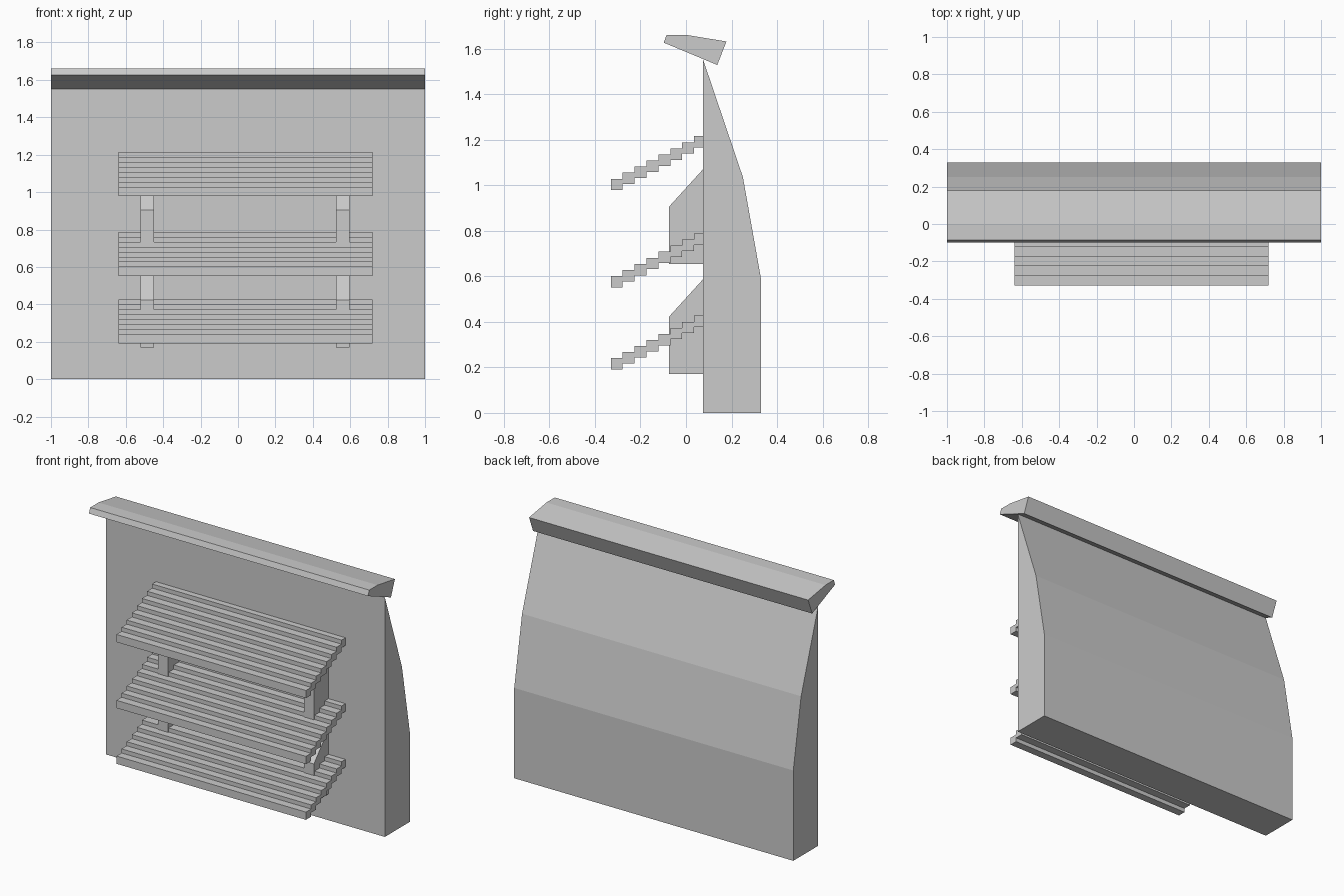
import bpy, bmesh

if "Cube" in bpy.data.objects:
    bpy.data.objects.remove(bpy.data.objects["Cube"])


def extrude_profile(name, profile, x0, x1):
    """Closed prism from a (y, z) side profile, running from x0 to x1."""
    bm = bmesh.new()
    face = bm.faces.new([bm.verts.new((x0, y, z)) for y, z in profile])
    moved = bmesh.ops.extrude_face_region(bm, geom=[face], use_keep_orig=True)["geom"]
    bmesh.ops.translate(bm, vec=(x1 - x0, 0, 0),
                        verts=[v for v in moved if isinstance(v, bmesh.types.BMVert)])
    bmesh.ops.recalc_face_normals(bm, faces=bm.faces)
    mesh = bpy.data.meshes.new(name)
    bm.to_mesh(mesh)
    bm.free()
    obj = bpy.data.objects.new(name, mesh)
    bpy.context.collection.objects.link(obj)
    return obj


WALL_Y = 0.075

# Wall body with a sloping back
extrude_profile("wall_body", [(WALL_Y, 0), (0.33, 0), (0.33, 0.585),
                              (0.25, 1.035), (WALL_Y, 1.552)], -1, 1)

# Tilted cap along the top edge
extrude_profile("top_cap", [(-0.098, 1.626), (0.137, 1.528), (0.178, 1.631),
                            (0.0, 1.66), (-0.085, 1.66)], -1, 1)


# Stepped shelves climbing towards the wall
def stair_profile(z, steps=8, run=0.0522, rise=0.0267, thick=0.05):
    top, bottom = [], []
    for i in range(steps):
        y0 = -0.33 + i * run
        y1 = min(y0 + run, WALL_Y)
        zb = z + i * rise
        bottom += [(y0, zb), (y1, zb)]
        top += [(y0, zb + thick), (y1, zb + thick)]
    return bottom + top[::-1]


for label, z in (("lower", 0.19), ("middle", 0.551), ("upper", 0.978)):
    extrude_profile(f"{label}_shelf", stair_profile(z), -0.64, 0.718)

# Pairs of support brackets with sloping tops
for label, z in (("lower", 0.17), ("upper", 0.653)):
    profile = [(-0.075, z), (WALL_Y, z), (WALL_Y, z + 0.417), (-0.075, z + 0.252)]
    for side, x in (("left", -0.52), ("right", 0.525)):
        extrude_profile(f"{label}_{side}_bracket", profile, x, x + 0.071)
